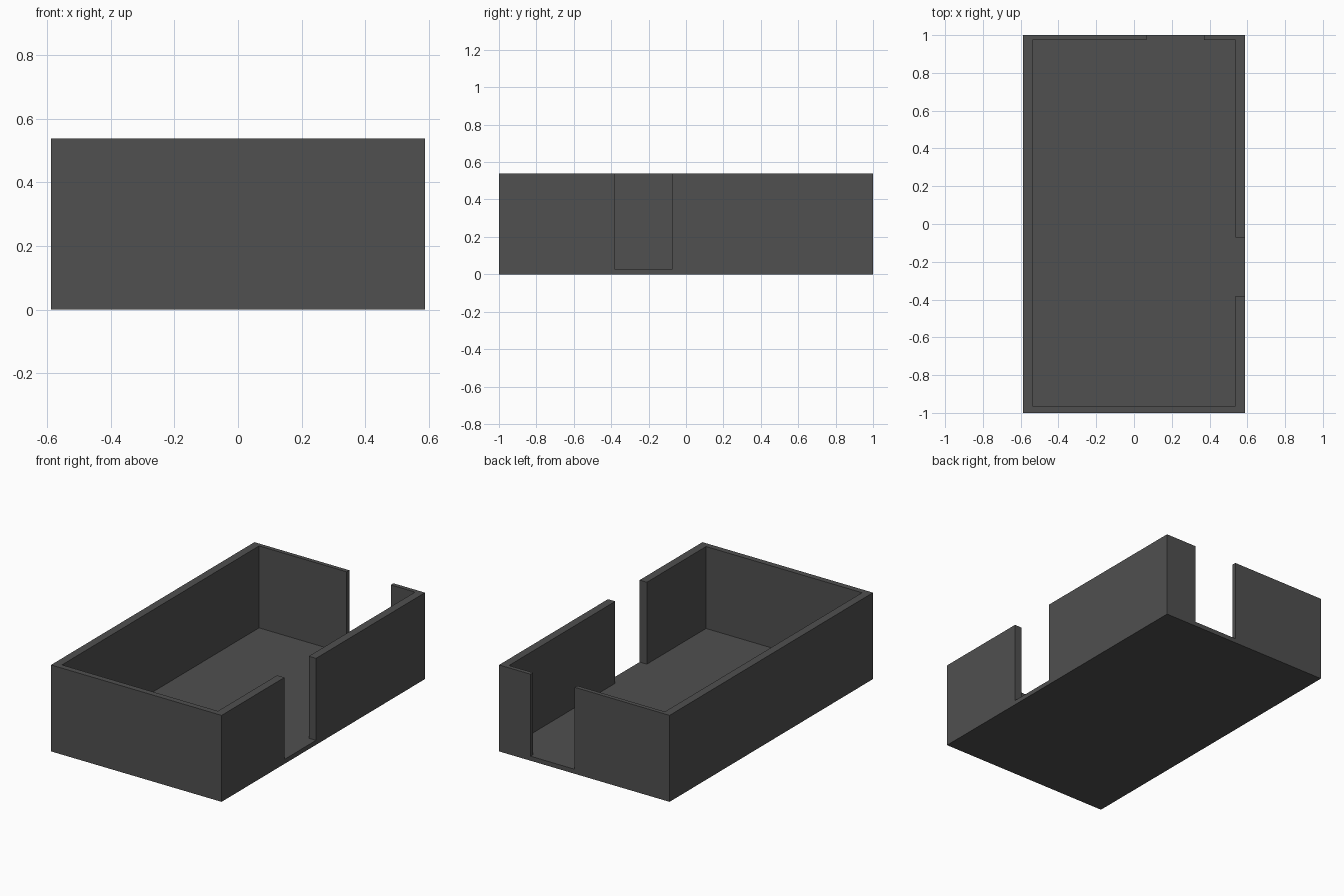
import bpy
import bmesh

if "Cube" in bpy.data.objects:
    bpy.data.objects.remove(bpy.data.objects["Cube"])

HX, HY, TOP = 0.587, 1.0, 0.538            # outer half sizes and height
IX, FRONT, BACK, FLOOR = 0.537, -0.964, 0.974, 0.028   # inside faces
SIDE_GAP = (-0.382, -0.071)                # doorway in the right wall (y range)
BACK_GAP = (0.066, 0.37)                   # doorway in the back wall (x range)
OVER = 0.1                                 # cutter overshoot


def prism(name, outline, z0, z1):
    """Extrude a flat outline from z0 up to z1."""
    bm = bmesh.new()
    face = bm.faces.new([bm.verts.new((x, y, z0)) for x, y in outline])
    ext = bmesh.ops.extrude_face_region(bm, geom=[face])
    verts = [v for v in ext["geom"] if isinstance(v, bmesh.types.BMVert)]
    bmesh.ops.translate(bm, verts=verts, vec=(0, 0, z1 - z0))
    bmesh.ops.recalc_face_normals(bm, faces=bm.faces)
    mesh = bpy.data.meshes.new(name)
    bm.to_mesh(mesh)
    bm.free()
    obj = bpy.data.objects.new(name, mesh)
    bpy.context.collection.objects.link(obj)
    return obj


grey = bpy.data.materials.new("dark grey")
grey.diffuse_color = (0.08, 0.08, 0.08, 1)
grey.use_nodes = True
grey.node_tree.nodes["Principled BSDF"].inputs["Base Color"].default_value = grey.diffuse_color

# Solid block for the tray
tray = prism("open_tray", [(-HX, -HY), (HX, -HY), (HX, HY), (-HX, HY)], 0, TOP)
tray.data.materials.append(grey)

# Cavity with both doorways in one outline, so the floor stays continuous
cavity = prism("cavity_cutter", [
    (-IX, FRONT), (IX, FRONT),
    (IX, SIDE_GAP[0]), (HX + OVER, SIDE_GAP[0]),
    (HX + OVER, SIDE_GAP[1]), (IX, SIDE_GAP[1]),
    (IX, BACK), (BACK_GAP[1], BACK),
    (BACK_GAP[1], HY + OVER), (BACK_GAP[0], HY + OVER),
    (BACK_GAP[0], BACK), (-IX, BACK),
], FLOOR, TOP + OVER)
cavity.data.materials.append(grey)
cavity.hide_render = True

# Cut the cavity and bake the result
cut = tray.modifiers.new("cavity", "BOOLEAN")
cut.operation = "DIFFERENCE"
cut.solver = "EXACT"
cut.object = cavity
bpy.context.view_layer.objects.active = tray
tray.select_set(True)
bpy.ops.object.modifier_apply(modifier=cut.name)
bpy.data.objects.remove(cavity, do_unlink=True)
